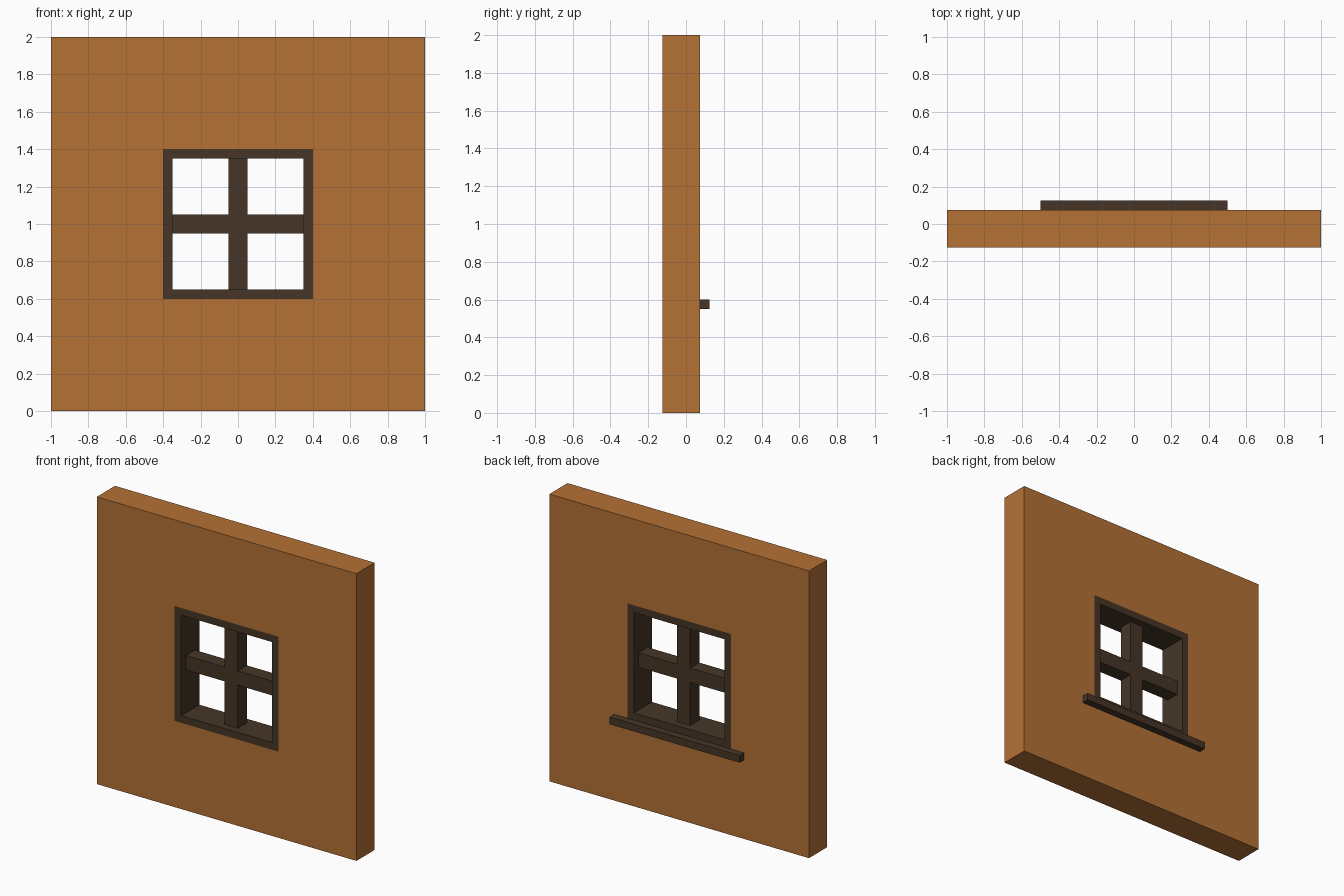
import bpy
import bmesh

cube = bpy.data.objects.get("Cube")
if cube:
    bpy.data.objects.remove(cube, do_unlink=True)

FRONT, BACK = -0.125, 0.075      # wall faces
MID = (FRONT + BACK) / 2


def material(name, rgb):
    mat = bpy.data.materials.new(name)
    mat.use_nodes = True
    mat.diffuse_color = (*rgb, 1)
    mat.node_tree.nodes["Principled BSDF"].inputs["Base Color"].default_value = (*rgb, 1)
    return mat


def add_object(name, bm, mat):
    bmesh.ops.recalc_face_normals(bm, faces=bm.faces)
    mesh = bpy.data.meshes.new(name)
    bm.to_mesh(mesh)
    bm.free()
    mesh.materials.append(mat)
    obj = bpy.data.objects.new(name, mesh)
    bpy.context.collection.objects.link(obj)
    return obj


def rect(x0, x1, z0, z1):
    return [(x0, z0), (x1, z0), (x1, z1), (x0, z1)]


def box(name, x, y, z, mat):
    """Box from (min, max) pairs on each axis."""
    bm = bmesh.new()
    bmesh.ops.create_cube(bm, size=1)
    for v in bm.verts:
        for i, (lo, hi) in enumerate((x, y, z)):
            v.co[i] = lo if v.co[i] < 0 else hi
    return add_object(name, bm, mat)


def ring(name, outer, inner, mat):
    """Rectangular surround running the full depth of the wall."""
    bm = bmesh.new()
    loops = [[bm.verts.new((x, y, z)) for x, z in pts]
             for pts, y in ((outer, FRONT), (outer, BACK), (inner, BACK), (inner, FRONT))]
    for a, b in zip(loops, loops[1:] + loops[:1]):
        for i in range(4):
            j = (i + 1) % 4
            bm.faces.new((a[i], a[j], b[j], b[i]))
    return add_object(name, bm, mat)


wall_brown = material("wall_brown", (0.456, 0.165, 0.036))
dark_wood = material("dark_wood", (0.061, 0.036, 0.0195))

# Wall with window opening, and the frame lining it
opening = rect(-0.4, 0.4, 0.6, 1.4)
ring("wall", rect(-1, 1, 0, 2), opening, wall_brown)
ring("window_frame", opening, rect(-0.35, 0.35, 0.65, 1.35), dark_wood)

# Crossed glazing bars, recessed from both faces
depth = (MID - 0.05, MID + 0.05)
box("vertical_bar", (-0.05, 0.05), depth, (0.65, 1.35), dark_wood)
box("crossbar_left", (0.05, 0.35), depth, (0.95, 1.05), dark_wood)
box("crossbar_right", (-0.35, -0.05), depth, (0.95, 1.05), dark_wood)

# Sill on the back face
box("window_sill", (-0.5, 0.5), (BACK, BACK + 0.05), (0.55, 0.6), dark_wood)
